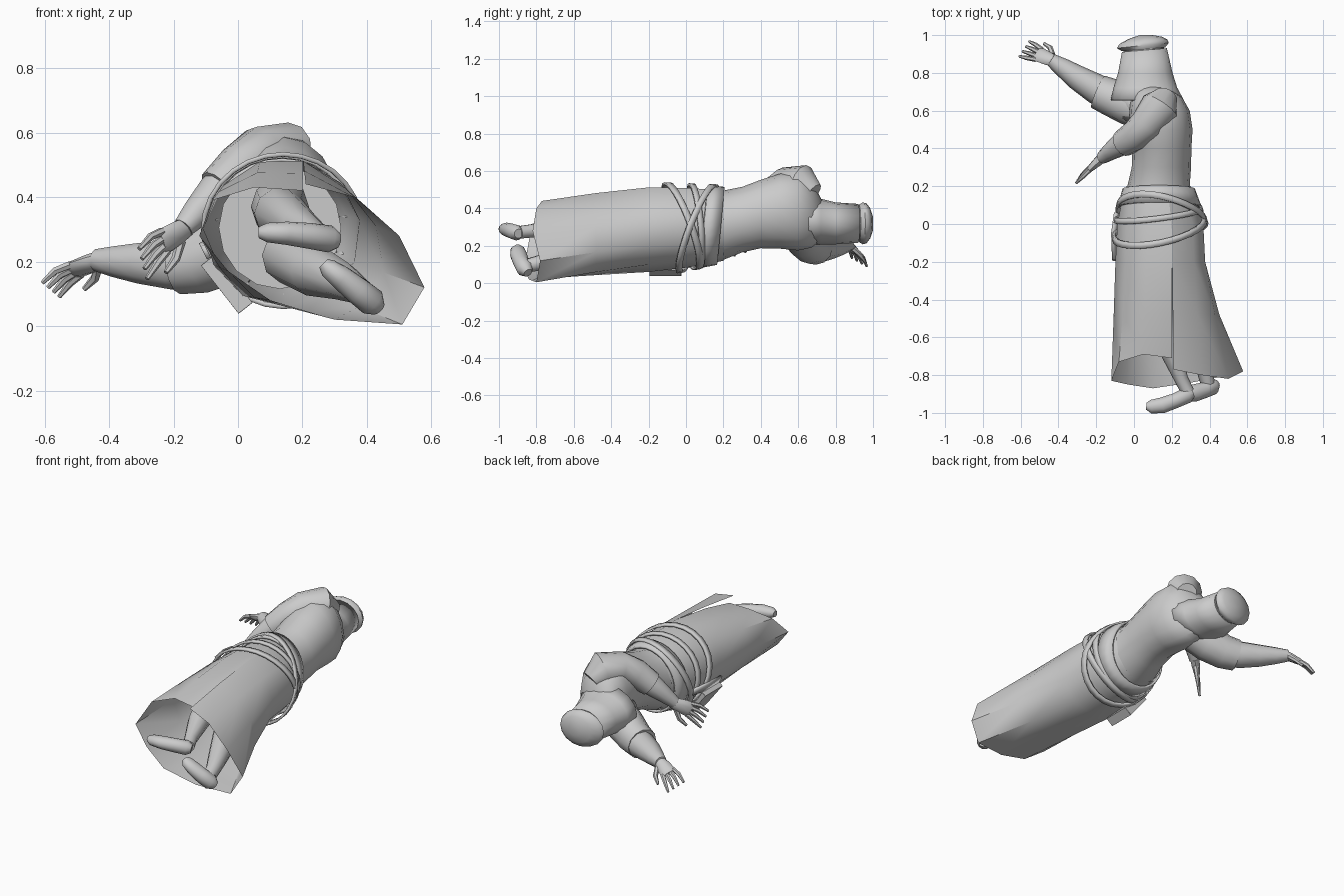
import bpy, math
from mathutils import Vector

if "Cube" in bpy.data.objects:
    bpy.data.objects.remove(bpy.data.objects["Cube"])


def make(name, verts, faces, subsurf=0, thick=0):
    me = bpy.data.meshes.new(name)
    me.from_pydata([tuple(v) for v in verts], [], faces)
    me.update()
    ob = bpy.data.objects.new(name, me)
    bpy.context.collection.objects.link(ob)
    if thick:
        m = ob.modifiers.new("thickness", 'SOLIDIFY')
        m.thickness = thick
        m.offset = 0
    if subsurf:
        ob.modifiers.new("smooth", 'SUBSURF').levels = subsurf
        ob.modifiers["smooth"].render_levels = subsurf
    return ob


def loft(name, rings, closed=True, caps=True, **kw):
    n = len(rings[0])
    verts = [v for r in rings for v in r]
    faces = []
    for i in range(len(rings) - 1):
        for j in range(n if closed else n - 1):
            k = (j + 1) % n
            faces.append((i * n + j, i * n + k, (i + 1) * n + k, (i + 1) * n + j))
    if caps:
        faces.append(tuple(reversed(range(n))))
        faces.append(tuple(range((len(rings) - 1) * n, len(rings) * n)))
    return make(name, verts, faces, **kw)


def oval(y, cx, cz, rx, rz, n=16, slope=0):
    """Cross-section of the body, lying in the x-z plane."""
    out = []
    for i in range(n):
        a = -2 * math.pi * i / n
        out.append((cx + rx * math.cos(a), y + slope * math.cos(a), cz + rz * math.sin(a)))
    return out


def tube(name, pts, n=10, **kw):
    """Limb along a path of (x, y, z, radius across, radius up)."""
    p = [Vector(q[:3]) for q in pts]
    rings = []
    for i, q in enumerate(pts):
        t = p[min(i + 1, len(p) - 1)] - p[max(i - 1, 0)]
        rot = t.to_track_quat('Z', 'Y')
        rings.append([p[i] + rot @ Vector((q[3] * math.cos(2 * math.pi * j / n),
                                           q[-1] * math.sin(2 * math.pi * j / n), 0))
                      for j in range(n)])
    return loft(name, rings, **kw)


def hand(name, wrist, direction, side, curl, size=1.0):
    w, d, s, c = Vector(wrist), Vector(direction).normalized(), Vector(side), Vector(curl)
    s = (s - d * s.dot(d)).normalized()
    # palm is an oval slab widening toward the knuckles
    normal = d.cross(s)
    rings = []
    for u, wide, deep in ((-.02, .03, .028), (.03, .04, .025), (.085, .045, .018), (.1, .036, .012)):
        rings.append([w + size * (d * u + s * wide * math.cos(math.pi * j / 5)
                                  + normal * deep * math.sin(math.pi * j / 5)) for j in range(10)])
    loft(name + "_palm", rings)
    for i in range(4):
        o = (i - 1.5) / 1.5
        a = w + size * (d * .085 + s * .034 * o)
        b = a + size * (d * .045 + s * .012 * o + c * .01)
        e = b + size * (d * .035 + s * .006 * o + c * .035)
        tube(f"{name}_finger_{i + 1}", [(*a, .013 * size), (*b, .012 * size), (*e, .007 * size)], 6)
    a = w + size * (d * .02 + s * .03)
    b = a + size * (d * .03 + s * .035 + c * .015)
    e = b + size * (d * .04 + s * .01 + c * .02)
    tube(name + "_thumb", [(*a, .016 * size), (*b, .014 * size), (*e, .008 * size)], 6)


# torso and neck
loft("torso", [oval(*r) for r in (
    (.08, .13, .305, .19, .19), (.2, .13, .31, .165, .185), (.3, .145, .34, .157, .175),
    (.4, .147, .37, .157, .183), (.5, .145, .385, .165, .2), (.6, .135, .385, .16, .21),
    (.67, .12, .37, .135, .18), (.74, .08, .33, .08, .09))])

# head, with a loose hood flaring over the collar
loft("head", [oval(*r) for r in (
    (.7, .07, .32, .09, .09), (.78, .055, .32, .125, .105), (.86, .05, .32, .12, .105),
    (.95, .055, .32, .1, .095))])
loft("hood", [oval(*r[:5], slope=r[5]) for r in (
    (.655, .07, .34, .19, .13, .0), (.72, .06, .33, .165, .118, .0),
    (.8, .06, .32, .14, .108, .0), (.92, .055, .32, .115, .1, .01))], caps=False, thick=.008)
loft("cap", [oval(*r[:5], slope=r[5]) for r in (
    (.925, .05, .32, .115, .1, .01), (.945, .047, .32, .137, .112, .014),
    (.965, .05, .32, .127, .107, .012), (.985, .06, .32, .09, .08, .006),
    (1.0, .065, .32, .035, .035, 0))])

# upper arm with wide sleeve, bent across the chest
tube("upper_sleeve", [(.17, .68, .48, .06), (.14, .62, .53, .105), (.07, .53, .53, .09),
                      (.01, .47, .485, .083), (-.06, .425, .42, .072)], 12)
tube("upper_forearm", [(.0, .47, .48, .06), (-.07, .42, .41, .062), (-.13, .38, .35, .046),
                       (-.17, .35, .305, .034)])
hand("upper_hand", (-.17, .35, .3), (-.5, -.45, -.32), (.2, .35, -.9), (-.3, -.3, -.8), 1.0)

# lower arm reaching forward, with cuffed sleeve
tube("lower_sleeve", [(.07, .6, .3, .11), (-.03, .635, .24, .11), (-.12, .67, .2, .1),
                      (-.19, .7, .19, .092)], 12)
tube("lower_forearm", [(-.1, .67, .2, .08), (-.2, .715, .19, .08), (-.3, .775, .195, .066),
                       (-.38, .83, .2, .05), (-.44, .87, .205, .035)])
hand("lower_hand", (-.43, .865, .205), (-.8, .35, -.32), (.45, .8, -.45), (-.2, .0, -.8), 1.0)
# torn cloth flap hanging below the lower shoulder
loft("shoulder_flap", [[(-.13, .66, .28), (-.05, .7, .36), (.03, .69, .42)],
                       [(-.09, .58, .28), (-.03, .54, .34), (.03, .57, .4)]],
     closed=False, caps=False, thick=.01)

# long robe skirt: open shell, one seam, uneven hem
HEM = [(.21, -.77, .44), (.36, -.8, .40), (.5, -.82, .28), (.578, -.78, .12), (.51, -.8, .005),
       (.3, -.84, .02), (.1, -.87, .08), (-.03, -.85, .17), (-.12, -.83, .28),
       (-.08, -.73, .39), (.05, -.69, .43), (.2, -.71, .42)]
SECTIONS = [(.2, .13, .31, .172, .19), (.1, .135, .305, .205, .205), (0, .14, .3, .23, .217),
            (-.2, .14, .29, .24, .23)]
rings = []
for sec in SECTIONS:
    y, cx, cz, rx, rz = sec
    ring = []
    for i in range(12):
        a = math.radians(75 - 360 * i / 11)
        ring.append(Vector((cx + rx * math.cos(a), y, cz + rz * math.sin(a))))
    rings.append(ring)
rings.append([rings[3][i].lerp(Vector(HEM[i]), .42) for i in range(12)])
for v in rings[-1]:
    v.y = -.48
rings.append([Vector(h) for h in HEM])
loft("robe_skirt", rings, closed=False, caps=False)


def body_at(y):
    """Interpolated robe cross-section used to wrap the straps."""
    s = SECTIONS
    for a, b in zip(s, s[1:]):
        if y >= b[0]:
            t = min(1, max(0, (a[0] - y) / (a[0] - b[0])))
            return [a[k] * (1 - t) + b[k] * t for k in range(1, 5)]
    return s[-1][1:]


def strap(name, y0, tilt_x, tilt_z, width, gap):
    n = 28
    rings = []
    for edge in (-.5, .5):
        ring = []
        for i in range(n):
            a = 2 * math.pi * i / n
            y = y0 + tilt_x * math.cos(a) + tilt_z * math.sin(a) + edge * width
            cx, cz, rx, rz = body_at(y)
            ring.append((cx + (rx + gap) * math.cos(a), y, cz + (rz + gap) * math.sin(a)))
        rings.append(ring)
    loft(name, rings, caps=False, thick=.014)


# waist sash and crossing belts
strap("waist_sash", .14, 0, .02, .09, .008)
strap("low_belt", -.02, .05, -.08, .035, .014)
strap("cross_belt", .06, -.04, .09, .035, .018)
strap("thin_belt", .05, .03, -.02, .03, .012)

# pouch hanging on the underside, with a tongue of strap
bpy.ops.mesh.primitive_cube_add(size=1, location=(-.035, -.11, .13), rotation=(0, math.radians(52), 0))
pouch = bpy.context.object
pouch.name = "belt_pouch"
pouch.scale = (.19, .17, .055)
pouch.modifiers.new("edge", 'BEVEL').width = .006
loft("pouch_strap", [[(-.1, .06, .26), (-.08, .06, .22)], [(-.115, -.05, .26), (-.09, -.05, .21)],
                     [(-.11, -.19, .25), (-.09, -.19, .21)]], closed=False, caps=False, thick=.014)

# legs inside the skirt
tube("upper_leg", [(.13, -.2, .37, .09), (.13, -.45, .35, .08), (.19, -.66, .31, .06),
                   (.25, -.82, .28, .037), (.285, -.89, .272, .035)])
tube("lower_leg", [(.16, -.2, .22, .09), (.24, -.45, .17, .08), (.32, -.64, .14, .06),
                   (.375, -.78, .11, .042), (.395, -.86, .09, .037)])

# shoes: heel to toe
tube("upper_shoe", [(.31, -.895, .265, .025), (.285, -.905, .27, .042), (.22, -.935, .28, .04),
                    (.15, -.96, .288, .042, .036), (.09, -.967, .29, .036, .03),
                    (.065, -.965, .29, .018)], 12)
tube("lower_shoe", [(.435, -.845, .055, .025), (.415, -.86, .075, .045), (.37, -.88, .11, .043),
                    (.32, -.895, .15, .046, .038), (.28, -.9, .18, .038, .03),
                    (.265, -.9, .195, .018)], 12)

# smooth shading with sharp edges kept
bpy.ops.object.select_all(action='SELECT')
bpy.context.view_layer.objects.active = pouch
bpy.ops.object.shade_smooth_by_angle(angle=math.radians(45))
